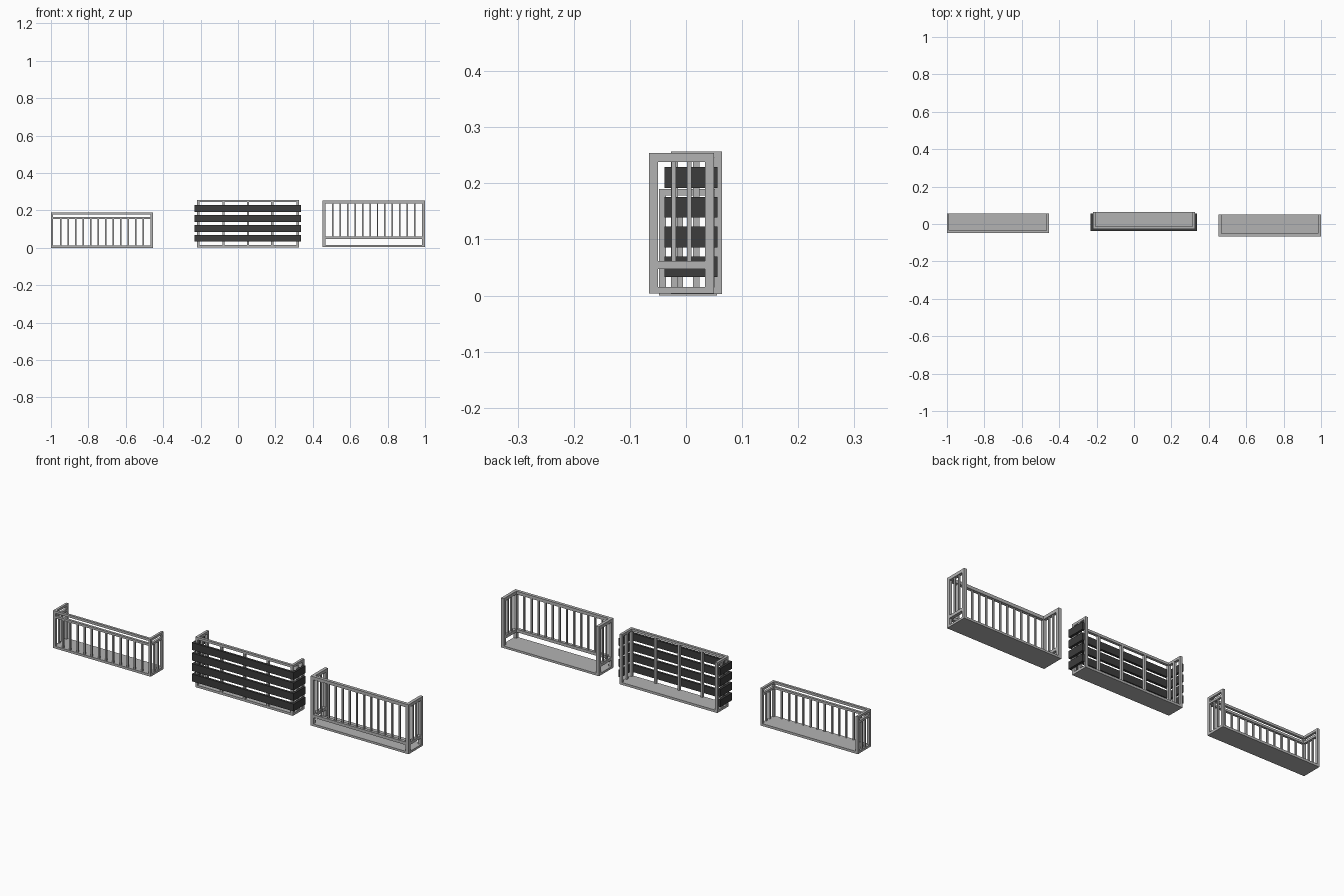
import bpy, bmesh
from mathutils import Matrix, Vector

if "Cube" in bpy.data.objects:
    bpy.data.objects.remove(bpy.data.objects["Cube"])


def material(name, v):
    m = bpy.data.materials.new(name)
    m.diffuse_color = (v, v, v, 1)
    m.use_nodes = True
    m.node_tree.nodes["Principled BSDF"].inputs["Base Color"].default_value = m.diffuse_color
    return m


METAL = material("grey_metal", 0.45)
DARK = material("dark_slat", 0.045)


def boxes(name, items, mat):
    """One object made of boxes given as (x0, x1, y0, y1, z0, z1)."""
    bm = bmesh.new()
    for x0, x1, y0, y1, z0, z1 in items:
        mid = Vector((x0 + x1, y0 + y1, z0 + z1)) / 2
        scale = Matrix.Diagonal((x1 - x0, y1 - y0, z1 - z0, 1))
        bmesh.ops.create_cube(bm, size=1, matrix=Matrix.Translation(mid) @ scale)
    me = bpy.data.meshes.new(name)
    bm.to_mesh(me)
    bm.free()
    me.materials.append(mat)
    ob = bpy.data.objects.new(name, me)
    bpy.context.collection.objects.link(ob)
    return ob


def rail(x0, x1, y0, y1, z0, z1, t):
    """U-shaped rail around the front and both sides."""
    return [(x0, x1, y0, y0 + t, z0, z1),
            (x0, x0 + t, y0 + t, y1, z0, z1),
            (x1 - t, x1, y0 + t, y1, z0, z1)]


def corner_posts(x0, x1, y0, y1, z0, z1, t):
    return [(x, x + t, y, y + t, z0, z1)
            for x in (x0, x1 - t) for y in (y0, y1 - t)]


def bars(x0, x1, y0, y1, z0, z1, t, w, n_front, n_side):
    """Evenly spaced uprights between the posts of width t."""
    out = []
    h = w / 2
    for i in range(1, n_front + 1):
        x = x0 + t + (x1 - x0 - 2 * t) * i / (n_front + 1)
        out.append((x - h, x + h, y0 + t / 2 - h, y0 + t / 2 + h, z0, z1))
    for i in range(1, n_side + 1):
        y = y0 + t + (y1 - y0 - 2 * t) * i / (n_side + 1)
        for x in (x0 + t / 2, x1 - t / 2):
            out.append((x - h, x + h, y - h, y + h, z0, z1))
    return out


# Left balcony: low, with a double top rail
x0, x1, y0, y1, t = -1.0, -0.455, -0.048, 0.055, 0.012
boxes("left_floor", [(x0, x1, y0, y1, 0, 0.012)], METAL)
boxes("left_posts", corner_posts(x0, x1, y0, y1, 0.012, 0.178, t), METAL)
boxes("left_top_rail", rail(x0, x1, y0, y1, 0.178, 0.19, t), METAL)
boxes("left_lower_rail", rail(x0, x1, y0, y1, 0.153, 0.164, t), METAL)
boxes("left_bars", bars(x0, x1, y0, y1, 0.012, 0.153, t, 0.008, 12, 2), METAL)

# Middle balcony: frame clad with dark horizontal slats
x0, x1, y0, y1, t = -0.22, 0.326, -0.027, 0.064, 0.013
boxes("middle_floor", [(x0, x1, y0, y1, 0.003, 0.015)], METAL)
boxes("middle_corner_posts", corner_posts(x0, x1, y0, y1, 0.015, 0.245, t), METAL)
boxes("middle_inner_posts", bars(x0, x1, y0, y1, 0.015, 0.245, t, 0.012, 3, 1), METAL)
boxes("middle_top_rail", rail(x0, x1, y0, y1, 0.245, 0.257, t), METAL)
slats = []
for i in range(4):
    z = 0.033 + 0.053 * i
    slats += rail(x0 - 0.012, x1 + 0.012, y0 - 0.011, 0.056, z, z + 0.037, 0.012)
boxes("middle_slats", slats, DARK)

# Right balcony: tall framed railing with a raised lower rail
x0, x1, y0, y1, t = 0.452, 1.0, -0.066, 0.05, 0.016
boxes("right_floor", [(x0, x1, y0, y1, 0.004, 0.015)], METAL)
boxes("right_posts", corner_posts(x0, x1, y0, y1, 0.015, 0.238, t), METAL)
boxes("right_top_rail", rail(x0, x1, y0, y1, 0.238, 0.254, t), METAL)
boxes("right_lower_rail", rail(x0, x1, y0, y1, 0.047, 0.062, t), METAL)
boxes("right_bars", bars(x0, x1, y0, y1, 0.062, 0.238, t, 0.008, 12, 2), METAL)
